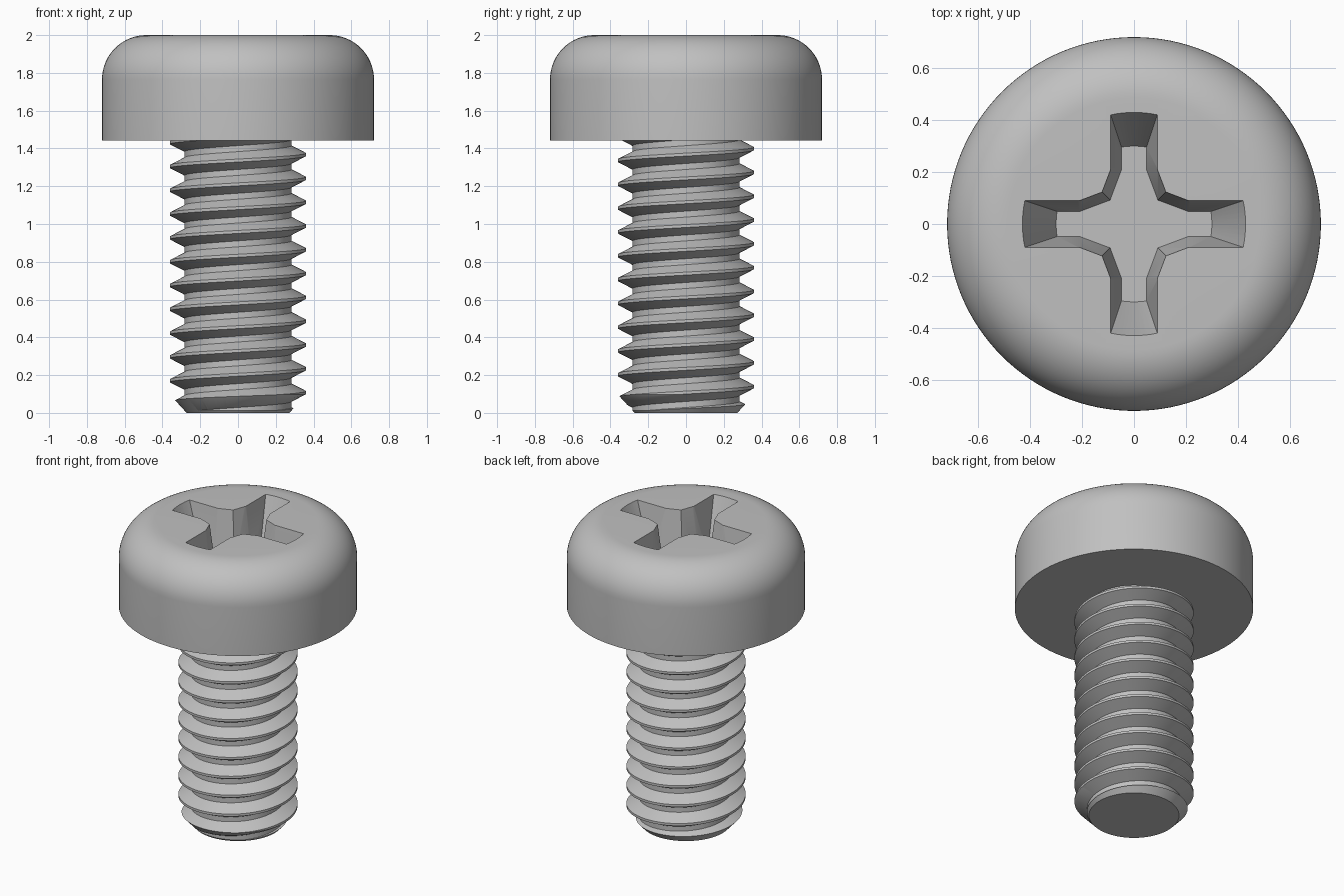
import bpy, bmesh
from math import sin, cos, pi, tau, asin, floor
from mathutils import Matrix

if "Cube" in bpy.data.objects:
    bpy.data.objects.remove(bpy.data.objects["Cube"])

HEAD_R, HEAD_Z, TOP, FILLET = 0.72, 1.442, 2.0, 0.235
MAJOR, MINOR, PITCH = 0.36, 0.283, 0.126

steel = bpy.data.materials.new("steel_grey")
steel.use_nodes = True
steel.diffuse_color = (0.53, 0.53, 0.53, 1)
steel.node_tree.nodes["Principled BSDF"].inputs["Base Color"].default_value = steel.diffuse_color


def finish(bm, name):
    bmesh.ops.remove_doubles(bm, verts=bm.verts, dist=1e-5)
    bmesh.ops.recalc_face_normals(bm, faces=bm.faces)
    mesh = bpy.data.meshes.new(name)
    bm.to_mesh(mesh)
    bm.free()
    mesh.materials.append(steel)
    obj = bpy.data.objects.new(name, mesh)
    bpy.context.collection.objects.link(obj)
    return obj


def lathe(name, profile, steps=128):
    bm = bmesh.new()
    verts = [bm.verts.new((r, 0, z)) for r, z in profile]
    edges = [bm.edges.new(pair) for pair in zip(verts, verts[1:])]
    bmesh.ops.spin(bm, geom=verts + edges, cent=(0, 0, 0), axis=(0, 0, 1),
                   angle=tau, steps=steps)
    return finish(bm, name)


def combine(obj, tool, operation):
    mod = obj.modifiers.new("cut", "BOOLEAN")
    mod.operation, mod.object, mod.solver = operation, tool, "EXACT"
    bpy.context.view_layer.objects.active = obj
    bpy.ops.object.modifier_apply(modifier=mod.name)
    bpy.data.objects.remove(tool)


def smooth(obj):
    bpy.ops.object.select_all(action="DESELECT")
    obj.select_set(True)
    bpy.context.view_layer.objects.active = obj
    bpy.ops.object.shade_smooth_by_angle(angle=pi / 7)


# Pan head with a rounded top edge
arc = [(HEAD_R - FILLET + FILLET * cos(a), TOP - FILLET + FILLET * sin(a))
       for a in (pi / 2 * i / 16 for i in range(17))]
head = lathe("pan_head", [(0, HEAD_Z), (HEAD_R, HEAD_Z)] + arc + [(0, TOP)])


# Tapered cross recess
def cross_outline(t):
    def mix(top, bottom):
        return top + (bottom - top) * t
    w, reach, c = mix(0.09, 0.048), mix(0.43, 0.30), mix(0.123, 0.092)
    half = asin(w / reach)
    arm = [(0.21, -w)]
    arm += [(reach * cos(half * k / 4), reach * sin(half * k / 4)) for k in range(-4, 5)]
    arm += [(0.21, w), (c, c)]
    turns = [Matrix.Rotation(q * pi / 2, 2) for q in range(4)]
    return [(m[0][0] * x + m[0][1] * y, m[1][0] * x + m[1][1] * y)
            for m in turns for x, y in arm]


DEPTH = 0.35
bm = bmesh.new()
low, high = [[bm.verts.new((x, y, TOP - DEPTH * t)) for x, y in cross_outline(t)]
             for t in (1, -0.1)]
bm.faces.new(low)
bm.faces.new(high)
for i in range(len(low)):
    j = (i + 1) % len(low)
    bm.faces.new((low[i], low[j], high[j], high[i]))
combine(head, finish(bm, "recess_cutter"), "DIFFERENCE")
smooth(head)

# Right-hand helical thread: the profile climbs one pitch per turn
STEPS, TURNS = 96, 15
CREST, ROOT = PITCH / 16, PITCH / 8
profile = [(MAJOR, -CREST), (MAJOR, CREST),
           (MINOR, PITCH / 2 - ROOT), (MINOR, PITCH / 2 + ROOT)]
N = len(profile)
START = 0.1075 - 3 * PITCH
bm = bmesh.new()
columns = []
for j in range(STEPS):
    a = tau * j / STEPS
    columns.append([bm.verts.new((r * cos(a), r * sin(a),
                                  START + PITCH * (k + j / STEPS) + dz))
                    for k in range(TURNS) for r, dz in profile])
for j in range(STEPS):
    here = columns[j]
    after = columns[j + 1] if j + 1 < STEPS else columns[0][N:]
    for i in range(N * (TURNS - 1) - 1):
        bm.faces.new((here[i], after[i], after[i + 1], here[i + 1]))
# close both ends with fans to a point on the axis
bmesh.ops.delete(bm, geom=[v for v in bm.verts if not v.link_faces], context="VERTS")
middle = START + PITCH * TURNS / 2
tips = [bm.verts.new((0, 0, z)) for z in (START - 0.1, START + PITCH * (TURNS + 1))]
for e in [e for e in bm.edges if e.is_boundary]:
    a, b = e.verts
    bm.faces.new((a, b, tips[a.co.z > middle]))
shank = finish(bm, "threaded_shank")

# Trim the thread to length with a chamfered tip
envelope = lathe("shank_envelope", [(0, 0), (0.272, 0), (0.4, 0.14),
                                    (0.4, HEAD_Z + 0.01), (0, HEAD_Z + 0.01)])
combine(shank, envelope, "INTERSECT")
smooth(shank)
